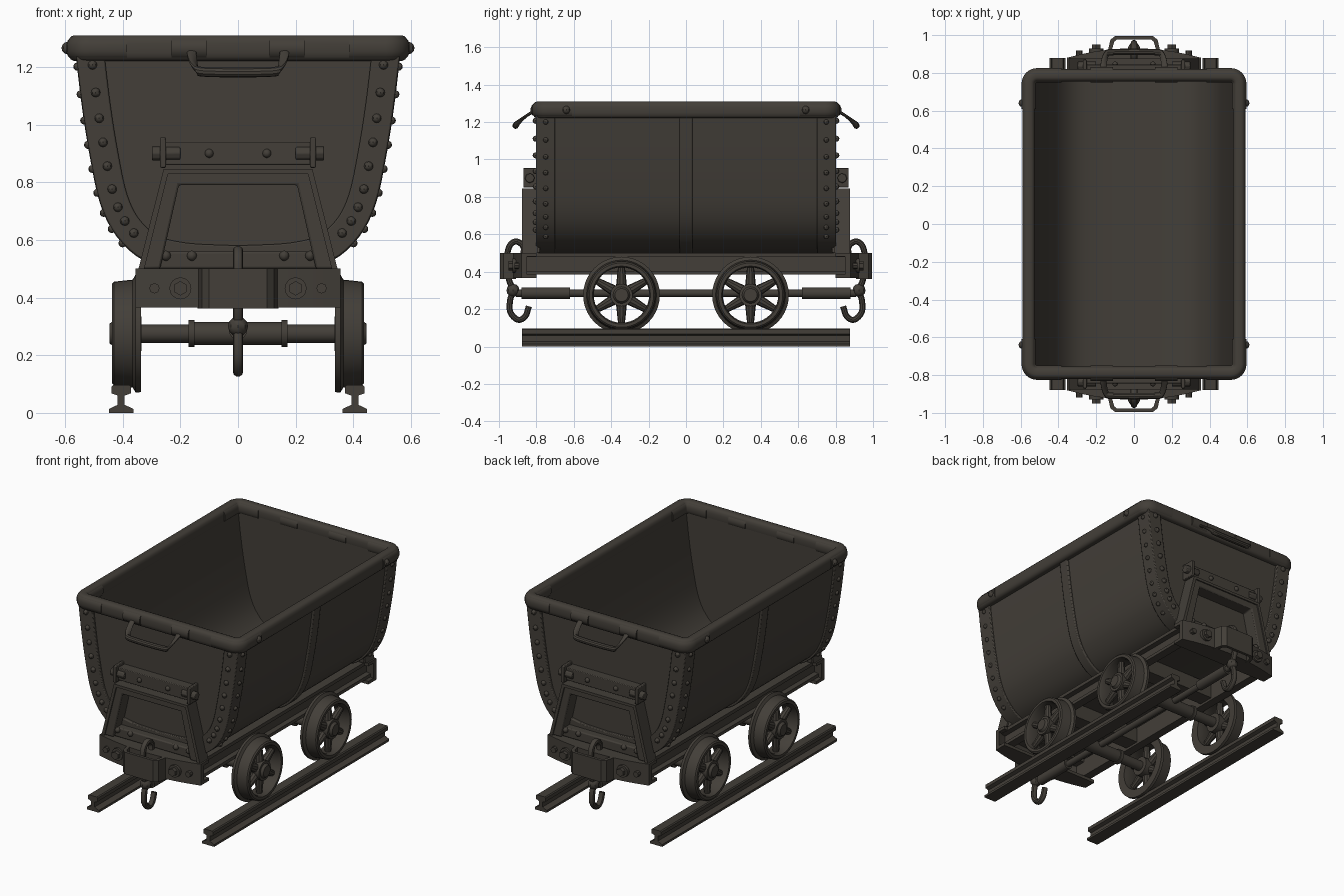
import bpy, bmesh, math
from mathutils import Vector, Matrix

if "Cube" in bpy.data.objects:
    bpy.data.objects.remove(bpy.data.objects["Cube"])

steel = bpy.data.materials.new("dark_brown_steel")
steel.diffuse_color = (0.056, 0.049, 0.040, 1)
steel.use_nodes = True
steel.node_tree.nodes["Principled BSDF"].inputs["Base Color"].default_value = steel.diffuse_color


def finish(name, bm, mirror="", bevel=0):
    """Turn a bmesh into a named object, optionally mirrored and bevelled."""
    bmesh.ops.recalc_face_normals(bm, faces=bm.faces)
    me = bpy.data.meshes.new(name)
    bm.to_mesh(me)
    bm.free()
    me.materials.append(steel)
    ob = bpy.data.objects.new(name, me)
    bpy.context.collection.objects.link(ob)
    if bevel:
        m = ob.modifiers.new("bevel", "BEVEL")
        m.width, m.segments, m.limit_method = bevel, 2, "ANGLE"
    if mirror:
        m = ob.modifiers.new("mirror", "MIRROR")
        m.use_axis = ("X" in mirror, "Y" in mirror, False)
        m.use_mirror_merge = False
    return ob


def add_box(bm, a, b):
    a, b = Vector(a), Vector(b)
    s = b - a
    bmesh.ops.create_cube(bm, size=1, matrix=Matrix.Translation((a + b) / 2) @ Matrix.Diagonal((*s, 1)))


def add_cyl(bm, p, q, r, n=16, r2=None):
    p, q = Vector(p), Vector(q)
    rot = (q - p).to_track_quat("Z", "Y").to_matrix().to_4x4()
    bmesh.ops.create_cone(bm, cap_ends=True, segments=n, radius1=r, radius2=r if r2 is None else r2,
                          depth=(q - p).length, matrix=Matrix.Translation((p + q) / 2) @ rot)


def add_rivet(bm, p, r=0.013):
    bmesh.ops.create_uvsphere(bm, u_segments=8, v_segments=6, radius=r, matrix=Matrix.Translation(p))


def add_prism(bm, pts, axis, lo, hi):
    """Extrude a closed 2D outline along y (points x,z) or z (points x,y)."""
    put = (lambda p, h: (p[0], h, p[1])) if axis == "Y" else (lambda p, h: (p[0], p[1], h))
    f = bm.faces.new([bm.verts.new(put(p, lo)) for p in pts])
    ext = bmesh.ops.extrude_face_region(bm, geom=[f])
    d = Vector(put((0, 0), hi - lo))
    bmesh.ops.translate(bm, vec=d, verts=[v for v in ext["geom"] if isinstance(v, bmesh.types.BMVert)])


def add_tube(bm, path, ref, rw, rh, n=12, closed=False, square=1.0):
    """Sweep an oval section along a path; ref fixes the section's height direction."""
    path, ref, rings, c = [Vector(p) for p in path], Vector(ref), [], len(path)
    for i, p in enumerate(path):
        a = path[i - 1] if closed or i else p
        b = path[(i + 1) % c] if closed or i < c - 1 else p
        side = (b - a).normalized().cross(ref).normalized()
        ring = []
        for k in range(n):
            co, si = math.cos(math.tau * (k + .5) / n), math.sin(math.tau * (k + .5) / n)
            u, w = math.copysign(abs(co) ** square, co), math.copysign(abs(si) ** square, si)
            ring.append(bm.verts.new(p + side * u * rw + ref * w * rh))
        rings.append(ring)
    for i in range(c if closed else c - 1):
        r, s = rings[i], rings[(i + 1) % c]
        for k in range(n):
            bm.faces.new((r[k], r[(k + 1) % n], s[(k + 1) % n], s[k]))
    if not closed:
        bm.faces.new(rings[0])
        bm.faces.new(rings[-1])


def spline(pts, steps=5):
    """Catmull-Rom smoothing of a point list."""
    v = [Vector(p) for p in pts]
    v = [2 * v[0] - v[1]] + v + [2 * v[-1] - v[-2]]
    out = []
    for a, b, c, d in zip(v, v[1:], v[2:], v[3:]):
        for k in range(steps):
            t = k / steps
            out.append(.5 * (2 * b + (c - a) * t + (2 * a - 5 * b + 4 * c - d) * t * t + (3 * b - a - 3 * c + d) * t ** 3))
    return out + [v[-2]]


# Tub cross-section: right half, then mirrored into a full U
half = spline([(.55, 1.25), (.527, 1.06), (.50, .89), (.465, .73), (.41, .62), (.32, .54), (.19, .505), (0, .495)], 4)
U = half + [Vector((-p.x, p.y)) for p in reversed(half[:-1])]


def offset(d):
    out = []
    for i, p in enumerate(U):
        t = (U[min(i + 1, len(U) - 1)] - U[max(i - 1, 0)]).normalized()
        out.append(p + Vector((-t.y, t.x)) * -d)
    sign = 1 if out[0].x > U[0].x else -1
    return out if sign * d >= 0 else [2 * p - q for p, q in zip(U, out)]


def add_band(bm, d0, d1, y0, y1):
    add_prism(bm, offset(d0) + offset(d1)[::-1], "Y", y0, y1)


bm = bmesh.new()
add_band(bm, -.022, 0, -.77, .77)
finish("tub_shell", bm)
bm = bmesh.new()
add_prism(bm, U, "Y", -.785, -.755)
finish("tub_end_plate", bm, "Y")
bm = bmesh.new()
add_band(bm, -.005, .012, -.80, -.70)
add_band(bm, -.085, .012, -.802, -.78)
finish("corner_strap", bm, "Y", .005)
bm = bmesh.new()
add_band(bm, -.005, .014, -.035, .035)
finish("middle_strap", bm, "", .006)

# Rivets along the straps
bm = bmesh.new()
face, side = offset(-.04), offset(.013)
for i in range(1, 19, 2):
    add_rivet(bm, (face[i].x, -.804, face[i].y), .016)
    add_rivet(bm, (side[i].x, -.75, side[i].y), .014)
finish("strap_rivets", bm, "XY")

# Rolled rim with thicker corner sleeves
def corner(r=.045):
    return [(.557 - r + r * math.cos(a), .787 - r + r * math.sin(a), 1.265)
            for a in [math.pi / 2 * k / 6 for k in range(7)]]

q = corner()
loop = (q + [(-x, y, z) for x, y, z in reversed(q)] + [(-x, -y, z) for x, y, z in q]
        + [(x, -y, z) for x, y, z in reversed(q)])
bm = bmesh.new()
add_tube(bm, loop, (0, 0, 1), .033, .045, 16, True, .65)
finish("tub_rim", bm)
bm = bmesh.new()
add_tube(bm, [(.557, .61, 1.265)] + q + [(.385, .787, 1.265)], (0, 0, 1), .039, .042, 16, False, .8)
add_rivet(bm, (.59, .64, 1.265), .022)
finish("rim_corner_sleeve", bm, "XY")

# Tipping handles below the rim
bm = bmesh.new()
add_tube(bm, spline([(x, y, z) for x, y, z in [(-.16, -.81, 1.26), (-.16, -.85, 1.235), (-.145, -.90, 1.195),
         (-.11, -.91, 1.182), (.11, -.91, 1.182), (.145, -.90, 1.195), (.16, -.85, 1.235), (.16, -.81, 1.26)]], 4),
         Vector((0, .5, .866)), .017, .017, 10)
for s in (-1, 1):
    add_tube(bm, [(s * .11, -.79, 1.265), (s * .23, -.79, 1.265)], (0, 0, 1), .042, .042, 14)
finish("tipping_handle", bm, "Y")

# End support: trapezoid frame, shelf, and hinge bar above
bm = bmesh.new()
out = [(-.335, .50), (-.25, .835), (.25, .835), (.335, .50)]
inn = [(.27, .50), (.205, .79), (-.205, .79), (-.27, .50)]
add_prism(bm, out + inn, "Y", -.868, -.78)
add_box(bm, (-.29, -.85, .50), (.29, -.78, .56))
finish("end_frame", bm, "Y", .007)
bm = bmesh.new()
add_prism(bm, [(-.345, .50), (-.258, .845), (.258, .845), (.345, .50), (.325, .50), (.243, .828), (-.243, .828),
               (-.325, .50)], "Y", -.876, -.79)
finish("end_frame_lip", bm, "Y")
bm = bmesh.new()
add_box(bm, (-.25, -.845, .86), (.25, -.78, .94))
for s in (-1, 1):
    add_box(bm, (s * .25, -.87, .85), (s * .27, -.78, .955))
    add_cyl(bm, (s * .2, -.835, .90), (s * .298, -.835, .90), .026, 8)
    add_rivet(bm, (s * .10, -.845, .90), .016)
    add_rivet(bm, (s * .16, -.85, .545), .018)
    add_rivet(bm, (s * .25, -.85, .545), .018)
finish("hinge_bar", bm, "Y", .004)

# Chassis: side channels and cross members
bm = bmesh.new()
add_box(bm, (.275, -.87, .385), (.295, .87, .50))
add_box(bm, (.275, -.87, .478), (.33, .87, .50))
add_box(bm, (.275, -.87, .385), (.33, .87, .405))
finish("side_channel", bm, "X")
bm = bmesh.new()
add_box(bm, (-.28, -.40, .40), (.28, -.30, .495))
finish("cross_member", bm, "Y")

# Curved end beam with bolts and a looped buffer strap
arc = [(x / 10 * .355, -.88 - .05 * (1 - (x / 10) ** 2)) for x in range(-10, 11, 2)]
bm = bmesh.new()
add_prism(bm, arc + [(x, y + .03) for x, y in reversed(arc)], "Z", .365, .50)
for z in (.365, .48):
    add_prism(bm, arc + [(.355, -.80), (-.355, -.80)], "Z", z, z + .02)
finish("end_beam", bm, "Y")
bm = bmesh.new()
for s in (-1, 1):
    add_cyl(bm, (s * .2, -.90, .432), (s * .2, -.928, .432), .038, 16)
    add_cyl(bm, (s * .2, -.92, .432), (s * .2, -.95, .432), .025, 6)
    add_cyl(bm, (s * .29, -.89, .432), (s * .29, -.918, .432), .018, 8)
finish("end_beam_bolts", bm, "Y")
bm = bmesh.new()
add_prism(bm, [(-.14, -.91), (-.125, -.975), (-.10, -.995), (.10, -.995), (.125, -.975), (.14, -.91),
               (.12, -.91), (.105, -.965), (.09, -.977), (-.09, -.977), (-.105, -.965), (-.12, -.91)], "Z", .362, .50)
finish("buffer_strap", bm, "Y")

# Coupling hook hanging through the buffer
bm = bmesh.new()
hook = [(0, -y, z) for y, z in [(.87, .48), (.87, .535), (.91, .562), (.947, .53), (.957, .45), (.947, .36), (.925, .30),
        (.94, .25), (.94, .185), (.90, .143), (.86, .16), (.84, .215)]]
add_tube(bm, spline(hook, 4), (1, 0, 0), .017, .018, 10)
add_rivet(bm, (0, -.925, .30), .035)
finish("coupling_hook", bm, "Y")

# Drawbar under the chassis
bm = bmesh.new()
add_cyl(bm, (0, -.91, .285), (0, .91, .285), .02)
for s in (-1, 1):
    add_cyl(bm, (0, s * .62, .285), (0, s * .88, .285), .031)
finish("drawbar", bm)

# Axles with a thicker centre sleeve
bm = bmesh.new()
add_cyl(bm, (-.44, -.345, .275), (.44, -.345, .275), .032)
add_cyl(bm, (-.15, -.345, .275), (.15, -.345, .275), .04)
for s in (-1, 1):
    add_cyl(bm, (s * .15, -.345, .275), (s * .172, -.345, .275), .047)
finish("axle", bm, "Y")

# Flanged spoked wheels: lathed rim, hub and six tapered spokes
bm = bmesh.new()
sec = [(.337, .15), (.337, .203), (.355, .205), (.365, .187), (.43, .180), (.437, .172), (.437, .155), (.42, .148), (.36, .148)]
N = 40
rings = [[bm.verts.new((x, -.345 + r * math.sin(math.tau * k / N), .275 + r * math.cos(math.tau * k / N)))
          for x, r in sec] for k in range(N)]
for k in range(N):
    a, b = rings[k], rings[(k + 1) % N]
    for j in range(len(sec)):
        m = (j + 1) % len(sec)
        bm.faces.new((a[j], a[m], b[m], b[j]))
add_cyl(bm, (.335, -.345, .275), (.43, -.345, .275), .06, 20)
add_cyl(bm, (.43, -.345, .275), (.445, -.345, .275), .045, 20, .035)
for k in range(6):
    d = Vector((0, math.sin(math.tau * k / 6), math.cos(math.tau * k / 6)))
    c = Vector((.39, -.345, .275))
    add_cyl(bm, c + d * .04, c + d * .155, .03, 10, .018)
finish("wheel", bm, "XY")

# Rails with an I-shaped section
bm = bmesh.new()
prof = [(.042, 0), (.042, .014), (.012, .028), (.012, .06), (.034, .068), (.034, .09), (.028, .096)]
add_prism(bm, [(.405 + x, z) for x, z in prof] + [(.405 - x, z) for x, z in reversed(prof)], "Y", -.878, .878)
finish("rail", bm, "X")

# Smooth shading with sharp edges kept
bpy.ops.object.select_all(action="SELECT")
bpy.context.view_layer.objects.active = bpy.context.scene.objects[0]
bpy.ops.object.shade_smooth_by_angle(angle=math.radians(35))
